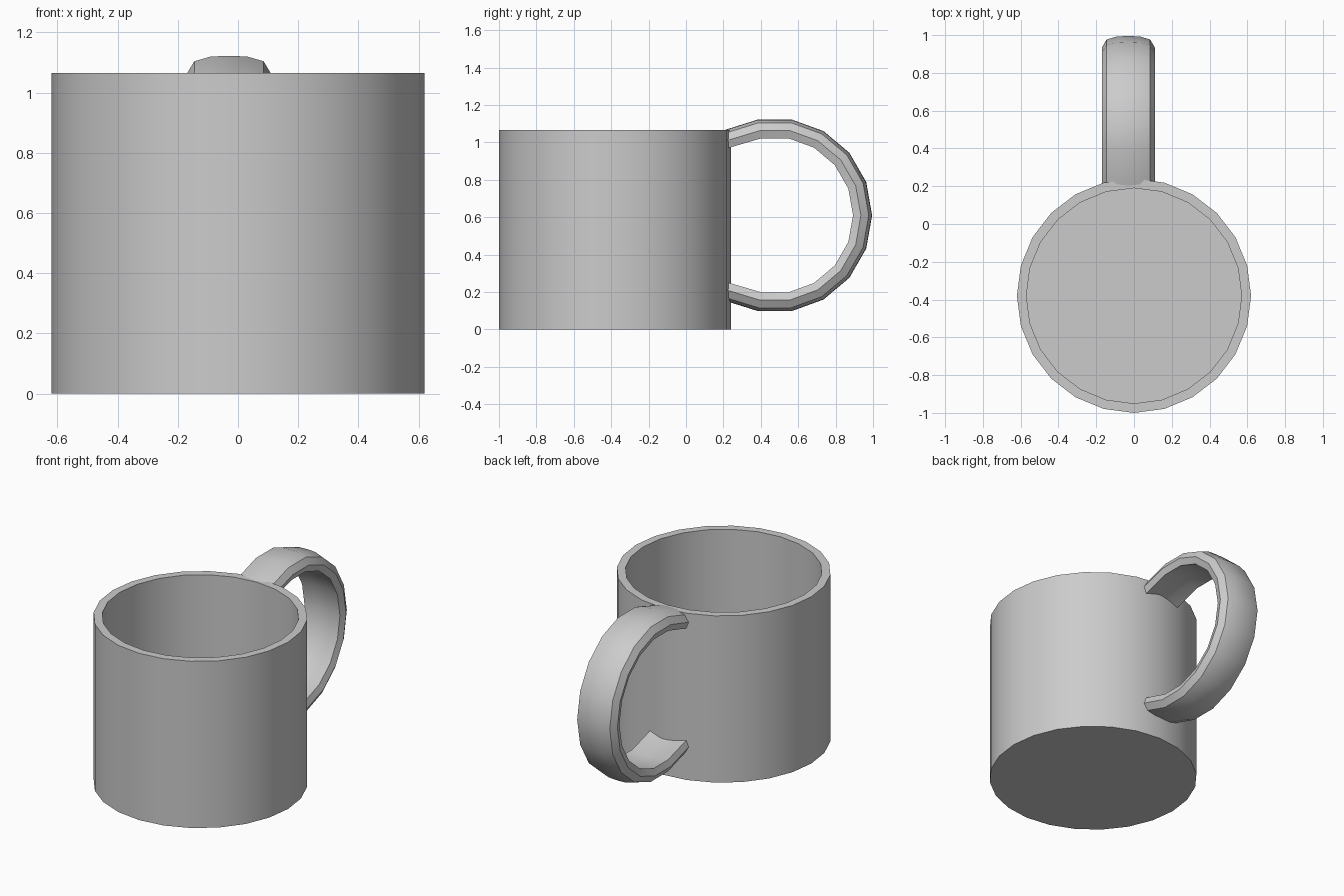
import bpy, bmesh, math

cube = bpy.data.objects.get("Cube")
if cube:
    bpy.data.objects.remove(cube, do_unlink=True)

clay = bpy.data.materials.new("grey_ceramic")
clay.use_nodes = True
grey = (0.6, 0.6, 0.6, 1)
clay.diffuse_color = grey
clay.node_tree.nodes["Principled BSDF"].inputs["Base Color"].default_value = grey


def finish(bm, name):
    """Turn a bmesh into a smooth object with crisp edges."""
    bmesh.ops.recalc_face_normals(bm, faces=bm.faces)
    mesh = bpy.data.meshes.new(name)
    bm.to_mesh(mesh)
    bm.free()
    mesh.materials.append(clay)
    obj = bpy.data.objects.new(name, mesh)
    bpy.context.collection.objects.link(obj)
    bpy.ops.object.select_all(action="DESELECT")
    obj.select_set(True)
    bpy.context.view_layer.objects.active = obj
    bpy.ops.object.shade_smooth_by_angle(angle=math.radians(30))
    return obj


def bridge(bm, a, b):
    for i in range(len(a)):
        j = (i + 1) % len(a)
        bm.faces.new((a[i], a[j], b[j], b[i]))


# Mug body: outer wall, rim, inner wall and floor
SIDES, CENTRE_Y = 24, -0.38
bm = bmesh.new()
rings = []
for radius, z in ((0.62, 0), (0.62, 1.065), (0.57, 1.065), (0.57, 0.05)):
    angles = [math.tau * i / SIDES for i in range(SIDES)]
    rings.append([bm.verts.new((radius * math.cos(a), CENTRE_Y + radius * math.sin(a), z))
                  for a in angles])
for lower, upper in zip(rings, rings[1:]):
    bridge(bm, lower, upper)
bm.faces.new(rings[0])
bm.faces.new(rings[-1])
finish(bm, "mug_body")

# Handle: a domed strap swept round an arc, its ends running into the wall
half = [(0, 0.52), (0.06, 0.518), (0.115, 0.502), (0.14, 0.46), (0.125, 0.418), (0.06, 0.432)]
section = half + [(0, 0.436)] + [(-u, r) for u, r in reversed(half[1:])]
HUB_X, HUB_Y, HUB_Z, END_Y = -0.03, 0.475, 0.61, 0.2
bm = bmesh.new()
rings = []
for step in range(-6, 7):
    a = math.radians(20 * step)
    ring = []
    for u, r in section:
        y, z = HUB_Y + r * math.cos(a), HUB_Z + r * math.sin(a)
        if abs(step) == 6:
            # end rings are upright and sit inside the wall
            y, z = END_Y, HUB_Z + math.copysign(r - 0.066, a)
        ring.append(bm.verts.new((HUB_X + u, y, z)))
    rings.append(ring)
for a, b in zip(rings, rings[1:]):
    bridge(bm, a, b)
bm.faces.new(rings[0])
bm.faces.new(rings[-1])
finish(bm, "handle")
